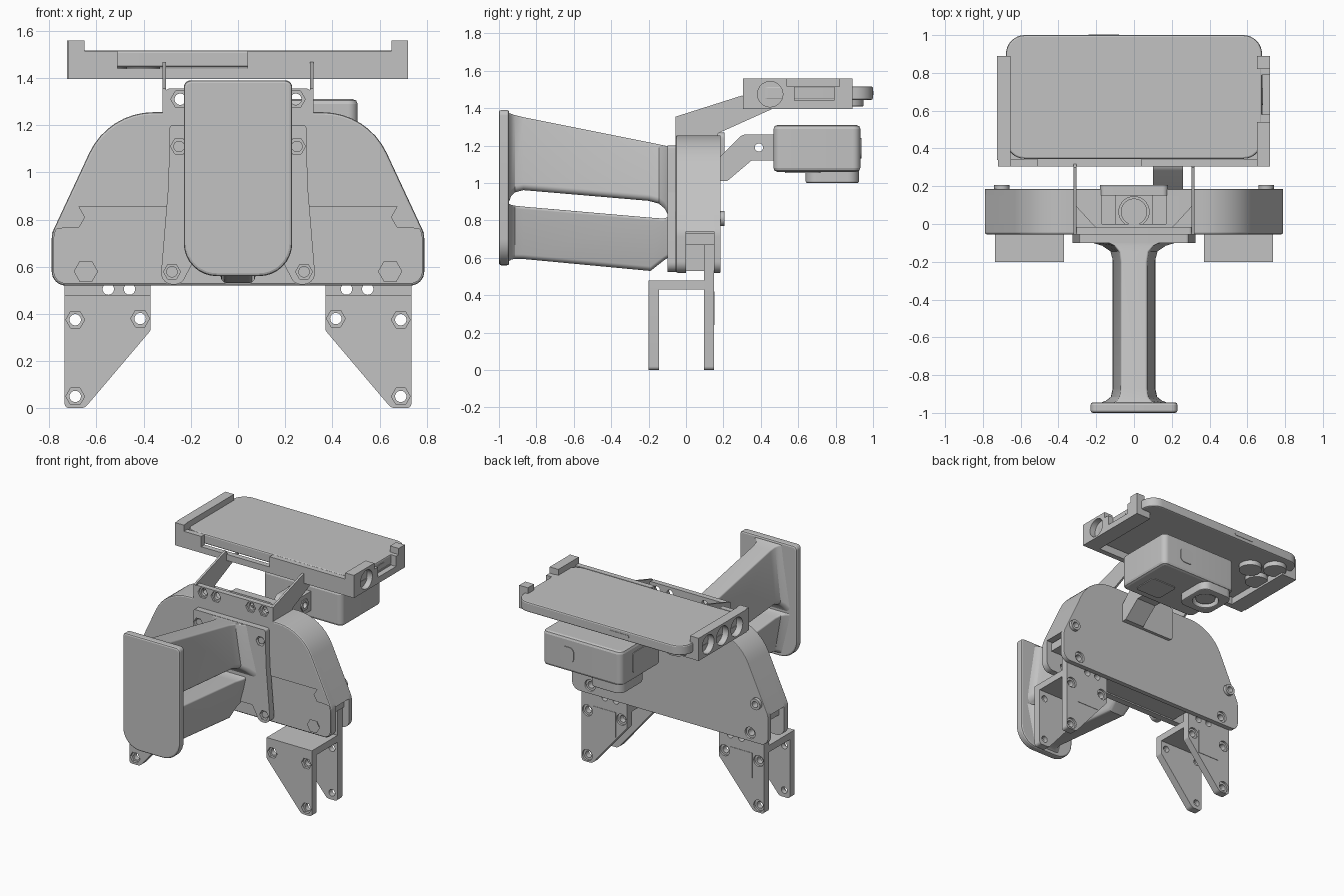
import bpy, bmesh, math
from mathutils import Vector, Matrix

cube = bpy.data.objects.get("Cube")
if cube:
    bpy.data.objects.remove(cube, do_unlink=True)

grey = bpy.data.materials.new("plain grey")
grey.use_nodes = True
COLOUR = (0.54, 0.54, 0.54, 1)
grey.diffuse_color = COLOUR
grey.node_tree.nodes["Principled BSDF"].inputs["Base Color"].default_value = COLOUR

# Local profile plane and extrusion direction for each axis
AXES = {
    "x": Matrix(((0, 0, 1, 0), (1, 0, 0, 0), (0, 1, 0, 0), (0, 0, 0, 1))),
    "y": Matrix(((1, 0, 0, 0), (0, 0, -1, 0), (0, 1, 0, 0), (0, 0, 0, 1))),
    "z": Matrix.Identity(4),
}


def finish(name, mesh, angle):
    mesh.materials.clear()
    mesh.materials.append(grey)
    obj = bpy.data.objects.new(name, mesh)
    bpy.context.collection.objects.link(obj)
    bpy.ops.object.select_all(action="DESELECT")
    obj.select_set(True)
    bpy.context.view_layer.objects.active = obj
    bpy.ops.object.shade_smooth_by_angle(angle=math.radians(angle))


def rounded(corners):
    """Turn (u, v, radius) corners into an outline with arcs."""
    out = []
    for i, c in enumerate(corners):
        p = Vector(c[:2])
        r = c[2] if len(c) > 2 else 0
        if not r:
            out.append(p)
            continue
        u = (Vector(corners[i - 1][:2]) - p).normalized()
        v = (Vector(corners[(i + 1) % len(corners)][:2]) - p).normalized()
        half = u.angle(v) / 2
        centre = p + (u + v).normalized() * r / math.sin(half)
        t = r / math.tan(half)
        a, b = p + u * t - centre, p + v * t - centre
        start = math.atan2(a.y, a.x)
        turn = (math.atan2(b.y, b.x) - start + math.pi) % math.tau - math.pi
        for k in range(9):
            ang = start + turn * k / 8
            out.append(centre + Vector((math.cos(ang), math.sin(ang))) * r)
    return out


def ngon(u, v, r, n=28):
    return [(u + r * math.cos(math.tau * k / n), v + r * math.sin(math.tau * k / n)) for k in range(n)]


def rect(u0, u1, v0, v1, r=0):
    return [(u0, v0, r), (u1, v0, r), (u1, v1, r), (u0, v1, r)]


def plate(name, axis, lo, hi, corners, holes=(), bevel=0):
    """Extrude a profile with holes between two positions on an axis."""
    curve = bpy.data.curves.new(name, "CURVE")
    curve.dimensions = "2D"
    curve.fill_mode = "BOTH"
    curve.extrude = (hi - lo) / 2 - bevel
    curve.bevel_depth = bevel
    curve.bevel_resolution = 1
    curve.offset = -bevel
    for loop in [rounded(corners)] + [ngon(*h) for h in holes]:
        spline = curve.splines.new("POLY")
        spline.points.add(len(loop) - 1)
        for pt, co in zip(spline.points, loop):
            pt.co = (co[0], co[1], 0, 1)
        spline.use_cyclic_u = True
    temp = bpy.data.objects.new(name + "_profile", curve)
    bpy.context.collection.objects.link(temp)
    bpy.context.view_layer.update()
    mesh = bpy.data.meshes.new_from_object(temp.evaluated_get(bpy.context.evaluated_depsgraph_get()))
    bpy.data.objects.remove(temp, do_unlink=True)
    offset = {"x": (1, 0, 0), "y": (0, 1, 0), "z": (0, 0, 1)}[axis]
    mesh.transform(Matrix.Translation(Vector(offset) * (lo + hi) / 2) @ AXES[axis])
    bm = bmesh.new()
    bm.from_mesh(mesh)
    bmesh.ops.remove_doubles(bm, verts=bm.verts, dist=0.0002)
    bmesh.ops.recalc_face_normals(bm, faces=bm.faces)
    bm.to_mesh(mesh)
    bm.free()
    finish(name, mesh, 17)


def pocketed(name, back, split, face, outline, spots, sides, bevel=0, extra=()):
    """Plate with wide pockets in its outer face and bolt holes behind them."""
    extra = [(x, z, BOLT) for x, z in extra]
    bolts = [(x, z, BOLT) for x, z in spots]
    pockets = [(x, z, 0.04, sides) for x, z in spots]
    plate(name, "y", *sorted((back, split)), outline, bolts + extra)
    inner = split + math.copysign(bevel, back - split)
    plate(name + "_face", "y", *sorted((inner, face)), outline, pockets + extra, bevel)


def beam(name, stations, low, high):
    """Loft tapered sections (y, bottom, top, half width) along y."""
    bm = bmesh.new()
    rings = []
    for y, z0, z1, w in stations:
        a, b = w * low, w * high
        section = rounded([(-a, z0, 0.03), (a, z0, 0.03), (b, z1, 0.012), (-b, z1, 0.012)])
        rings.append([bm.verts.new((p.x, y, p.y)) for p in section])
    for a, b in zip(rings, rings[1:]):
        for i in range(len(a)):
            j = (i + 1) % len(a)
            bm.faces.new((a[i], a[j], b[j], b[i]))
    bm.faces.new(rings[0])
    bm.faces.new(rings[-1])
    bmesh.ops.recalc_face_normals(bm, faces=bm.faces)
    mesh = bpy.data.meshes.new(name)
    bm.to_mesh(mesh)
    bm.free()
    finish(name, mesh, 30)


def both(half):
    """Mirror a half outline to close it across x = 0."""
    return half + [(-c[0],) + tuple(c[1:]) for c in reversed(half)]


def pairs(*spots):
    return [(s * x, z) for s in (1, -1) for x, z in spots]


SIDES = ((1, "left"), (-1, "right"))
BOLT = 0.024

# Main housing: front cover, core and back cover
shoulder = [(0.79, 0.74, 0.12), (0.55, 1.255, 0.3)]
cover = both([(0.79, 0.52, 0.06)] + shoulder)
upper, lower = (0.7, 0.81), (0.645, 0.58)
pocketed("front_cover", 0.0, -0.04, -0.055, cover, pairs(upper, lower), 6, 0.01)
pocketed("back_cover", 0.15, 0.17, 0.185, cover, pairs(upper, lower), 28, 0.004)
core = both([(0.36, 0.53), (0.36, 0.74), (0.79, 0.74)] + shoulder[1:] + [(0.17, 1.255), (0.17, 1.1)])
plate("housing_core", "y", -0.005, 0.155, core, [(x, z, BOLT) for x, z in pairs(upper)])

# Handle: mounting plate, two beams and palm pad
foot = [(0.185, 0.63), (0.24, 0.525, 0.045), (0.33, 0.525, 0.048), (0.295, 0.95, 0.1), (0.29, 1.2, 0.015)]
handle_bolts = pairs((0.25, 1.11), (0.28, 0.578))
plate("handle_plate", "y", -0.1, -0.05, both(foot), [(x, z, 0.036, 6) for x, z in handle_bolts])
for x, z in handle_bolts:
    plate("handle_bolt", "y", -0.09, -0.05, ngon(x, z, 0.024))
beam("upper_beam", [
    (-0.95, 0.89, 1.375, 0.19), (-0.935, 0.93, 1.37, 0.15), (-0.915, 0.95, 1.363, 0.125),
    (-0.87, 0.962, 1.352, 0.115), (-0.2, 0.905, 1.218, 0.115), (-0.145, 0.89, 1.207, 0.13),
    (-0.115, 0.865, 1.2, 0.175), (-0.09, 0.82, 1.197, 0.26)], 1, 0.6)
beam("lower_beam", [
    (-0.95, 0.58, 0.89, 0.19), (-0.935, 0.59, 0.884, 0.15), (-0.915, 0.595, 0.879, 0.125),
    (-0.87, 0.594, 0.874, 0.115), (-0.19, 0.53, 0.815, 0.115), (-0.12, 0.585, 0.81, 0.125),
    (-0.09, 0.605, 0.82, 0.14)], 0.6, 1)
plate("palm_pad", "y", -1.0, -0.945, both([(0.23, 0.56, 0.14), (0.23, 1.39, 0.03)]), (), 0.012)

# Top bracket that carries the tray, with a socket behind it
pocketed("top_bracket", -0.015, -0.04, -0.055, both([(0.31, 1.24), (0.31, 1.355, 0.02)]),
         pairs((0.245, 1.31), (0.14, 1.31)), 6)
plate("socket", "z", 1.1, 1.245, rect(-0.1, 0.1, -0.02, 0.155), [(0, 0.065, 0.08)])
plate("socket_pin", "z", 1.1, 1.26, ngon(0, 0.065, 0.07))

for s, side in SIDES:
    plate(side + "_bolt_head", "y", 0.165, 0.207, ngon(s * 0.7, 0.81, 0.04), [(s * 0.7, 0.81, 0.022)])

    # Tray support arm with gusset
    inner, outer = sorted((s * 0.305, s * 0.32))
    plate(side + "_tray_arm", "x", inner, outer,
          [(-0.055, 1.24), (-0.055, 1.355), (0.3, 1.468), (0.34, 1.4), (0.47, 1.4), (0.17, 1.265), (0.17, 1.24)])
    plate(side + "_gusset", "z", 1.25, 1.275, [(s * 0.31, -0.02), (s * 0.2, -0.02), (s * 0.31, 0.1)])

    # Leg: forked bracket with tapered plates
    taper = [(s * 0.735, 0, 0.02), (s * 0.65, 0, 0.04), (s * 0.37, 0.33, 0.02)]
    bolts = [(s * x, z) for x, z in ((0.69, 0.375), (0.415, 0.38), (0.69, 0.05))]
    tops = [(s * x, z) for x, z in ((0.46, 0.505), (0.55, 0.505), lower)]
    pocketed(side + "_leg_front_plate", -0.145, -0.18, -0.2,
             taper + [(s * 0.37, 0.48), (s * 0.735, 0.48)], bolts, 6)
    pocketed(side + "_leg_back_plate", 0.095, 0.135, 0.15,
             taper + [(s * 0.37, 0.71), (s * 0.735, 0.71)], bolts, 28, 0, tops)
    x0, x1 = sorted((s * 0.37, s * 0.735))
    plate(side + "_leg_bridge", "y", -0.15, 0.1, rect(x0, x1, 0.43, 0.48))
    x0, x1 = sorted((s * 0.58, s * 0.75))
    plate(side + "_leg_hook", "y", 0.0, 0.15, rect(x0, x1, 0.67, 0.73))
    x0, x1 = sorted((s * 0.46, s * 0.64))
    plate(side + "_leg_back_panel", "y", 0.148, 0.153, rect(x0, x1, 0.24, 0.42))

# Tray: notched front wall, end walls with blind round pockets, floor strips
plate("tray_front_wall", "y", 0.305, 0.345, [
    (-0.72, 1.395), (0.72, 1.395), (0.72, 1.56), (0.65, 1.56), (0.65, 1.515), (0.04, 1.515),
    (0.04, 1.44), (-0.51, 1.44), (-0.51, 1.515), (-0.65, 1.515), (-0.65, 1.56), (-0.72, 1.56)])
plate("tray_left_wall", "x", 0.67, 0.72, [
    (0.34, 1.395), (0.89, 1.395), (0.89, 1.56), (0.82, 1.56), (0.82, 1.515), (0.79, 1.515), (0.79, 1.44),
    (0.58, 1.44), (0.58, 1.515), (0.54, 1.515), (0.54, 1.56), (0.34, 1.56)], [(0.45, 1.475, 0.068)])
for y0, y1 in ((0.34, 0.54), (0.82, 0.89)):
    plate("tray_left_lining", "x", 0.65, 0.675, rect(y0, y1, 1.395, 1.56))
plate("tray_right_wall", "x", -0.725, -0.67, rect(0.34, 0.89, 1.395, 1.56),
      [(y, 1.475, 0.068) for y in (0.45, 0.615, 0.78)])
plate("tray_right_lining", "x", -0.675, -0.655, rect(0.34, 0.89, 1.395, 1.56))
for s, side in SIDES:
    x0, x1 = sorted((s * 0.6, s * 0.68))
    plate(side + "_tray_floor", "z", 1.395, 1.45, rect(x0, x1, 0.34, 0.89))

# Flat handset lying in the tray
plate("handset", "z", 1.445, 1.517, rect(-0.678, 0.678, 0.345, 1.0, 0.1), (), 0.01)
plate("handset_port", "x", 0.675, 0.682, rect(0.63, 0.72, 1.465, 1.492, 0.013))
plate("handset_side_key", "y", 0.995, 1.003, rect(-0.24, -0.08, 1.47, 1.492, 0.01))
for x, y in ((-0.55, 0.87), (-0.55, 0.67), (-0.41, 0.77)):
    plate("handset_lens", "z", 1.41, 1.45, ngon(x, y, 0.08), (), 0.004)

# Camera mount and downward camera
plate("mount_plate", "y", 0.15, 0.207, rect(-0.18, 0.18, 1.01, 1.27, 0.03))
mount = [(0.18, 1.01), (0.22, 1.01), (0.35, 1.12), (0.48, 1.12), (0.48, 1.26), (0.3, 1.26, 0.06), (0.18, 1.14)]
plate("camera_mount", "x", 0.1, 0.26, mount, [(0.39, 1.19, 0.024)])
for x in (0.092, 0.255):
    plate("mount_nut", "x", x, x + 0.013, ngon(0.39, 1.19, 0.045, 6), [(0.39, 1.19, 0.022)])
plate("camera_body", "z", 1.06, 1.31, rect(-0.13, 0.507, 0.468, 0.932, 0.04), (), 0.02)
plate("lens_housing", "z", 1.0, 1.07, rect(-0.125, 0.14, 0.64, 0.925, 0.06), [(0.008, 0.783, 0.09)], 0.008)
plate("lens_glass", "z", 1.015, 1.07, ngon(0.008, 0.783, 0.07), (), 0.006)
plate("shutter_button", "y", 0.928, 0.937, rect(0.25, 0.36, 1.13, 1.24, 0.035))
plate("camera_side_door", "x", -0.135, -0.126, rect(0.56, 0.8, 1.11, 1.26, 0.02))
plate("camera_front_panel", "z", 1.054, 1.062, rect(0.22, 0.43, 0.53, 0.72, 0.02))
